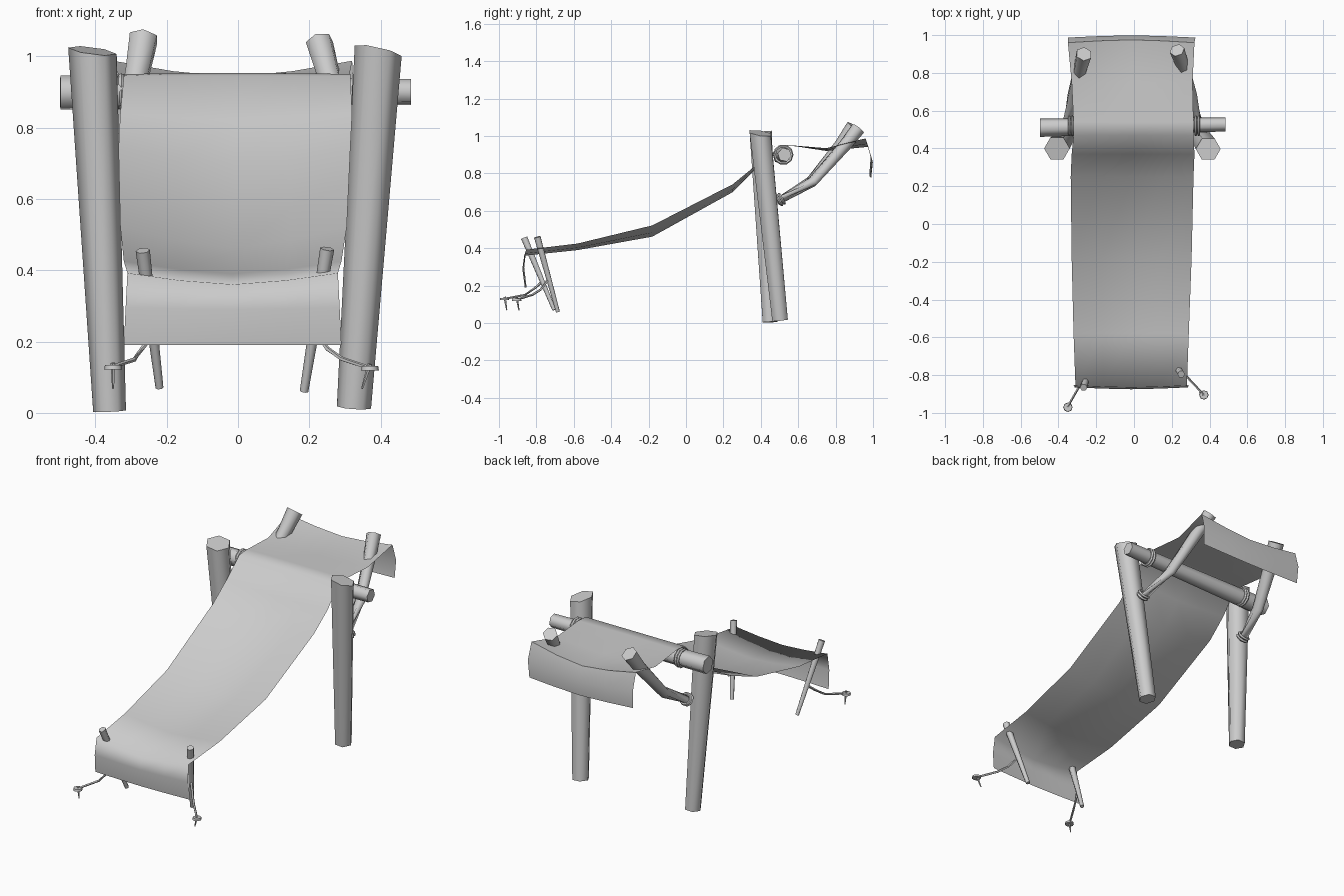
import bpy, bmesh, math
from mathutils import Vector

cube = bpy.data.objects.get("Cube")
if cube:
    bpy.data.objects.remove(cube, do_unlink=True)

grey = bpy.data.materials.new("plain grey")
grey.use_nodes = True
grey.diffuse_color = (0.6, 0.6, 0.6, 1)
grey.node_tree.nodes["Principled BSDF"].inputs["Base Color"].default_value = (0.6, 0.6, 0.6, 1)


def finish(obj, angle=65):
    obj.data.materials.clear()
    obj.data.materials.append(grey)
    bpy.ops.object.select_all(action="DESELECT")
    obj.select_set(True)
    bpy.context.view_layer.objects.active = obj
    bpy.ops.object.shade_smooth_by_angle(angle=math.radians(angle))


def make(name, bm, angle=65):
    mesh = bpy.data.meshes.new(name)
    bm.to_mesh(mesh)
    bm.free()
    obj = bpy.data.objects.new(name, mesh)
    bpy.context.collection.objects.link(obj)
    finish(obj, angle)
    return obj


def pole(name, points, r_start, r_end, sides=6, turn=0.0, slope=None):
    """Tapered pole along a path; slope tilts the end cap by (x, y)."""
    pts = [Vector(p) for p in points]
    bm = bmesh.new()
    rings = []
    last = len(pts) - 1
    for i, p in enumerate(pts):
        axis = (pts[min(i + 1, last)] - pts[max(i - 1, 0)]).normalized()
        side = axis.cross(Vector((0, 1, 0) if abs(axis.y) < 0.8 else (1, 0, 0))).normalized()
        up = axis.cross(side)
        r = r_start + (r_end - r_start) * i / last
        ring = []
        for k in range(sides):
            a = turn + math.tau * k / sides
            q = p + (side * math.cos(a) + up * math.sin(a)) * r
            if slope and i == last:
                q.z = p.z + slope[0] * (q.x - p.x) + slope[1] * (q.y - p.y)
            ring.append(bm.verts.new(q))
        rings.append(ring)
    for a, b in zip(rings, rings[1:]):
        for k in range(sides):
            j = (k + 1) % sides
            bm.faces.new((a[k], a[j], b[j], b[k]))
    bm.faces.new(rings[0][::-1])
    bm.faces.new(rings[-1])
    bmesh.ops.recalc_face_normals(bm, faces=bm.faces)
    return make(name, bm)


def lashing(name, centre, axis, radius):
    """Two rope turns around a pole."""
    d = Vector(axis).normalized()
    for n, s in enumerate((-0.008, 0.008)):
        bpy.ops.mesh.primitive_torus_add(
            major_segments=10, minor_segments=5, major_radius=radius, minor_radius=0.008,
            location=Vector(centre) + d * s, rotation=d.to_track_quat("Z", "Y").to_euler())
        obj = bpy.context.object
        obj.name = f"{name}_{n + 1}"
        finish(obj)


# Cloth sheet: left x, right x, middle y, middle z, edge y shift, edge z rise
rows = [
    (-0.32, 0.29, -0.862, 0.190, 0.01, 0.0),
    (-0.315, 0.285, -0.875, 0.29, 0.01, 0.005),
    (-0.31, 0.28, -0.865, 0.36, 0.01, 0.032),
    (-0.32, 0.29, -0.58, 0.39, 0, 0.035),
    (-0.33, 0.305, -0.18, 0.462, 0, 0.06),
    (-0.335, 0.315, 0.25, 0.70, 0, 0.042),
    (-0.33, 0.32, 0.37, 0.82, 0, 0.02),
    (-0.32, 0.315, 0.47, 0.945, 0, 0.0),
    (-0.32, 0.315, 0.54, 0.953, 0, -0.003),
    (-0.33, 0.31, 0.75, 0.92, 0, 0.015),
    (-0.35, 0.32, 0.975, 0.942, -0.015, 0.045),
    (-0.35, 0.325, 0.999, 0.86, -0.012, 0.03),
    (-0.345, 0.32, 0.99, 0.775, -0.01, 0.012),
]
bm = bmesh.new()
grid = []
for x0, x1, y, z, dy, dz in rows:
    line = []
    for k in range(5):
        u = k / 2 - 1
        bend = abs(u) ** 1.5
        line.append(bm.verts.new((x0 + (x1 - x0) * k / 4, y + dy * bend, z + dz * bend)))
    grid.append(line)
for a, b in zip(grid, grid[1:]):
    for k in range(4):
        bm.faces.new((a[k], a[k + 1], b[k + 1], b[k]))
make("cloth_sheet", bm, 80)

# Main posts and crossbar
pole("right_post", [(-0.36, 0.45, 0.005), (-0.408, 0.40, 1.015)], 0.046, 0.068, slope=(-0.13, 0.15))
pole("left_post", [(0.325, 0.503, 0.015), (0.393, 0.397, 1.015)], 0.048, 0.066, slope=(-0.22, -0.15))
pole("crossbar", [(-0.498, 0.51, 0.898), (0.485, 0.527, 0.9)], 0.05, 0.038, turn=0.3)

# Rear braces
pole("right_brace", [(-0.365, 0.49, 0.65), (-0.325, 0.67, 0.755), (-0.283, 0.83, 0.95),
                     (-0.265, 0.90, 1.05)], 0.024, 0.044, turn=0.4)
pole("left_brace", [(0.355, 0.49, 0.65), (0.305, 0.68, 0.76), (0.253, 0.85, 0.95),
                    (0.228, 0.92, 1.04)], 0.024, 0.04, turn=0.4)

# Rope lashings on crossbar and braces
for side, s in (("right", -1), ("left", 1)):
    lashing(f"{side}_bar_rope", (s * 0.335, 0.52, 0.9), (1, 0, 0), 0.047)
    lashing(f"{side}_brace_rope", (s * 0.357, 0.505, 0.66), (0, 0.85, 0.5), 0.03)

# Front stakes
pole("right_stake", [(-0.22, -0.705, 0.07), (-0.267, -0.865, 0.455)], 0.011, 0.02)
pole("left_stake", [(0.185, -0.685, 0.06), (0.25, -0.795, 0.46)], 0.012, 0.02)

# Guy ropes
pole("right_guy_rope", [(-0.24, -0.765, 0.225), (-0.262, -0.805, 0.19), (-0.29, -0.86, 0.15),
                        (-0.35, -0.965, 0.13)], 0.007, 0.006, 5)
pole("left_guy_rope", [(0.213, -0.735, 0.235), (0.25, -0.775, 0.18), (0.29, -0.82, 0.152),
                       (0.37, -0.905, 0.125)], 0.007, 0.006, 5)

# Ground pegs with flat heads
for side, x, y, z, lean in (("right", -0.35, -0.97, 0.128, 0.0), ("left", 0.37, -0.905, 0.125, -0.022)):
    pole(f"{side}_peg_head", [(x, y, z - 0.006), (x, y, z + 0.006)], 0.025, 0.023, 8)
    pole(f"{side}_peg_spike", [(x + lean, y + 0.012, 0.068), (x, y, z + 0.012)], 0.003, 0.007, 5)
